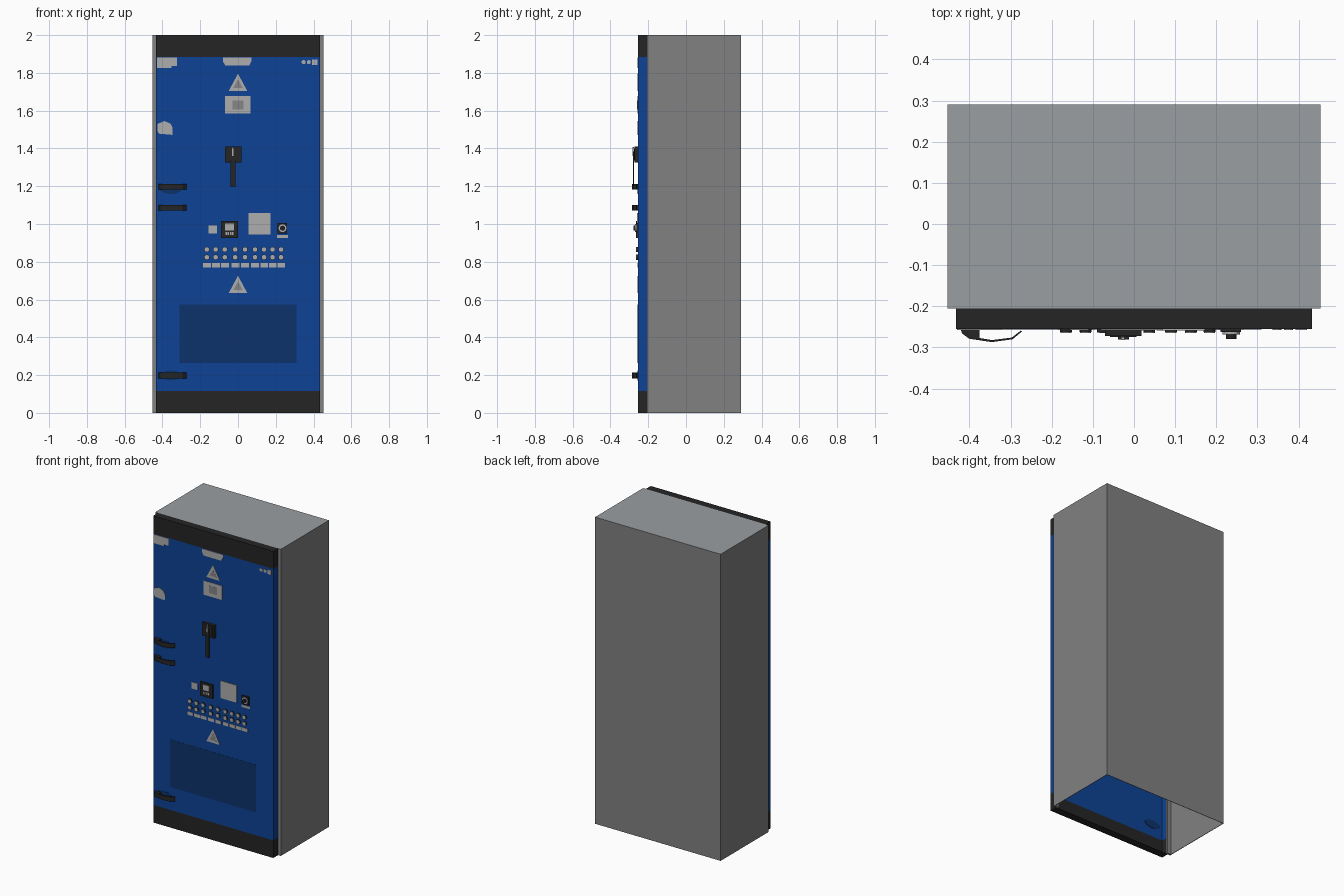
import bpy, bmesh, math
from mathutils import Vector, Matrix

if "Cube" in bpy.data.objects:
    bpy.data.objects.remove(bpy.data.objects["Cube"])


def material(name, r, g, b):
    m = bpy.data.materials.new(name)
    m.diffuse_color = (r, g, b, 1)
    m.use_nodes = True
    m.node_tree.nodes["Principled BSDF"].inputs["Base Color"].default_value = m.diffuse_color
    return m


SIDE = material("mid gray", 0.22, 0.22, 0.22)
ROOF = material("cool gray", 0.32, 0.345, 0.355)
BLUE = material("door blue", 0.004, 0.054, 0.30)
NAVY = material("vent navy", 0.004, 0.032, 0.145)
BLACK = material("black", 0.018, 0.018, 0.018)
LABEL = material("light gray", 0.42, 0.42, 0.42)
DIM = material("print gray", 0.24, 0.24, 0.24)

FRONT = -0.255   # y of the door's outer face
JOINT = -0.205   # y where the door meets the body


def finish(name, bm, *mats):
    me = bpy.data.meshes.new(name)
    bm.to_mesh(me)
    bm.free()
    for m in mats:
        me.materials.append(m)
    ob = bpy.data.objects.new(name, me)
    bpy.context.collection.objects.link(ob)
    return ob


def box(name, x0, x1, y0, y1, z0, z1, mat, open_dirs=(), wall=0.0):
    """Box; faces towards open_dirs are removed and the rest becomes sheet metal."""
    bm = bmesh.new()
    bmesh.ops.create_cube(bm, size=1)
    for v in bm.verts:
        v.co = Vector(((x0 + x1) / 2 + v.co.x * (x1 - x0),
                       (y0 + y1) / 2 + v.co.y * (y1 - y0),
                       (z0 + z1) / 2 + v.co.z * (z1 - z0)))
    bm.normal_update()
    gone = [f for f in bm.faces if any(f.normal.dot(Vector(d)) > 0.9 for d in open_dirs)]
    bmesh.ops.delete(bm, geom=gone, context='FACES')
    ob = finish(name, bm, mat)
    if wall:
        mod = ob.modifiers.new("sheet", 'SOLIDIFY')
        mod.thickness = wall
        mod.offset = -1
    return ob


def plate(name, x0, x1, z0, z1, mat, depth=0.003, base=FRONT):
    return box(name, x0, x1, base - depth, base, z0, z1, mat)


def prism(name, pts, lo, hi, mat, axis='y'):
    """Extrude an outline: (x, z) along y, or (x, y) along z."""
    bm = bmesh.new()
    place = (lambda a, b: (a, lo, b)) if axis == 'y' else (lambda a, b: (a, b, lo))
    face = bm.faces.new([bm.verts.new(place(a, b)) for a, b in pts])
    ext = bmesh.ops.extrude_face_region(bm, geom=[face])
    move = Vector((0, hi - lo, 0)) if axis == 'y' else Vector((0, 0, hi - lo))
    bmesh.ops.translate(bm, vec=move,
                        verts=[g for g in ext['geom'] if isinstance(g, bmesh.types.BMVert)])
    bmesh.ops.recalc_face_normals(bm, faces=bm.faces)
    return finish(name, bm, mat)


def disc(name, x, z, r, y0, y1, mat, sides=16):
    pts = [(x + r * math.cos(i * math.tau / sides), z + r * math.sin(i * math.tau / sides))
           for i in range(sides)]
    return prism(name, pts, y0, y1, mat)


DOWN, UP, AHEAD, BACK = (0, 0, -1), (0, 0, 1), (0, -1, 0), (0, 1, 0)

# Cabinet shell, open below and towards the door, with a cooler gray roof
body = box("cabinet_body", -0.453, 0.453, JOINT, 0.29, 0, 2, SIDE, (DOWN, AHEAD), 0.004)
body.data.materials.append(ROOF)
for f in body.data.polygons:
    f.material_index = 1 if f.normal.z > 0.5 else 0
for s, side in ((-1, "left"), (1, "right")):
    xs = sorted((s * 0.42, s * 0.4525))
    box("front_flange_" + side, *xs, JOINT - 0.0005, JOINT + 0.012, 0, 1.999, SIDE)

# Door: folded sheet with black bands at foot and head
box("door_panel", -0.433, 0.433, FRONT, JOINT, 0.115, 1.885, BLUE, (UP, DOWN, BACK), 0.003)
box("door_foot_band", -0.433, 0.433, FRONT, JOINT, 0, 0.115, BLACK, (UP, BACK), 0.003)
box("door_head_band", -0.433, 0.433, FRONT, JOINT, 1.885, 2, BLACK, (DOWN, BACK), 0.003)
plate("vent_field", -0.31, 0.31, 0.265, 0.575, NAVY, 0.001)

# Curved pull latches with a block at the hinge end
outer = [(-0.421, FRONT), (-0.418, -0.266), (-0.40, -0.279), (-0.345, -0.287),
         (-0.295, -0.280), (-0.272, -0.261)]
inner = [(-0.275, -0.259), (-0.297, -0.276), (-0.345, -0.282), (-0.376, -0.277),
         (-0.376, FRONT)]
for i, z in enumerate((0.198, 1.086, 1.198)):
    prism("latch_%d" % (i + 1), outer + inner, z - 0.015, z + 0.015, BLACK, 'z')
for i, z in enumerate((0.198, 1.185)):
    arc = [(-0.355 + 0.058 * math.cos(a * math.tau / 20), z + 0.026 * math.sin(a * math.tau / 20))
           for a in range(20)]
    prism("latch_recess_%d" % (i + 1), arc, FRONT - 0.001, FRONT + 0.005, NAVY)

# Blank labels on the upper door
plate("label_top_left", -0.43, -0.352, 1.825, 1.882, LABEL)
plate("label_top_left_tail", -0.352, -0.322, 1.836, 1.882, LABEL)
prism("label_top_middle", [(-0.08, 1.882), (-0.08, 1.862), (-0.068, 1.84), (0.06, 1.84),
                           (0.071, 1.862), (0.071, 1.882)], FRONT - 0.003, FRONT, LABEL)
for i, x in enumerate((0.347, 0.375)):
    disc("label_dot_%d" % (i + 1), x, 1.857, 0.011, FRONT - 0.003, FRONT, LABEL, 12)
plate("label_top_right", 0.393, 0.42, 1.843, 1.872, LABEL)
plate("info_plate", -0.07, 0.065, 1.585, 1.677, LABEL)
plate("info_plate_print", -0.028, 0.03, 1.607, 1.655, DIM, 0.0036)
prism("label_left", [(-0.425, 1.49), (-0.418, 1.478), (-0.348, 1.472), (-0.346, 1.51),
                     (-0.358, 1.532), (-0.39, 1.545), (-0.425, 1.53)],
      FRONT - 0.003, FRONT, LABEL)

# Warning triangles with a smaller printed triangle
for z, where in ((1.705, "upper"), (0.635, "lower")):
    for tag, k, d, mat in (("", 1, 0.002, LABEL), ("_print", 0.5, 0.0026, DIM)):
        zc = z + 0.031
        prism("warning_triangle_" + where + tag,
              [(-0.049 * k, zc - 0.031 * k), (0.049 * k, zc - 0.031 * k), (0, zc + 0.06 * k)],
              FRONT - d, FRONT, mat)

# Main switch: mount, hub and thin hanging lever
plate("switch_mount", -0.07, 0.018, 1.325, 1.41, BLACK, 0.017)
plate("switch_hub", -0.058, 0.006, 1.335, 1.4, BLACK, 0.02)
plate("switch_lever", -0.039, -0.012, 1.195, 1.385, BLACK, 0.006, -0.275)
plate("switch_marker", -0.031, -0.023, 1.36, 1.408, LABEL, 0.007, -0.275)

# Meter and instruments on the middle door
plate("small_label", -0.155, -0.11, 0.95, 0.992, LABEL)
plate("meter_case", -0.09, 0.0, 0.925, 1.015, BLACK, 0.009)
plate("meter_face", -0.068, -0.022, 0.966, 1.002, LABEL, 0.01)
for i in range(4):
    plate("meter_button_%d" % (i + 1), -0.066 + i * 0.0115, -0.058 + i * 0.0115,
          0.942, 0.957, LABEL, 0.011)
plate("display_plate", 0.055, 0.172, 0.944, 1.057, LABEL, 0.004)
plate("selector_base", 0.21, 0.26, 0.95, 1.005, BLACK, 0.008)
disc("selector_ring", 0.236, 0.978, 0.021, -0.269, FRONT, LABEL)
disc("selector_knob", 0.236, 0.978, 0.013, -0.279, -0.265, BLACK)
plate("selector_label", 0.206, 0.266, 0.927, 0.942, LABEL)

# Two rows of indicator lamps, black bezels with gray lenses
columns = (-0.165, -0.118, -0.07, -0.015, 0.037, 0.09, 0.138, 0.183, 0.228)
for r, z in enumerate((0.865, 0.824)):
    for c, x in enumerate(columns):
        disc("lamp_bezel_%d_%d" % (r, c), x, z, 0.0145, -0.263, FRONT, BLACK, 12)
        disc("lamp_lens_%d_%d" % (r, c), x, z, 0.0135, -0.265, -0.262, LABEL, 12)
for c, x in enumerate(columns):
    plate("lamp_label_%d" % c, x - 0.02, x + 0.022, 0.771, 0.793, LABEL, 0.002)
